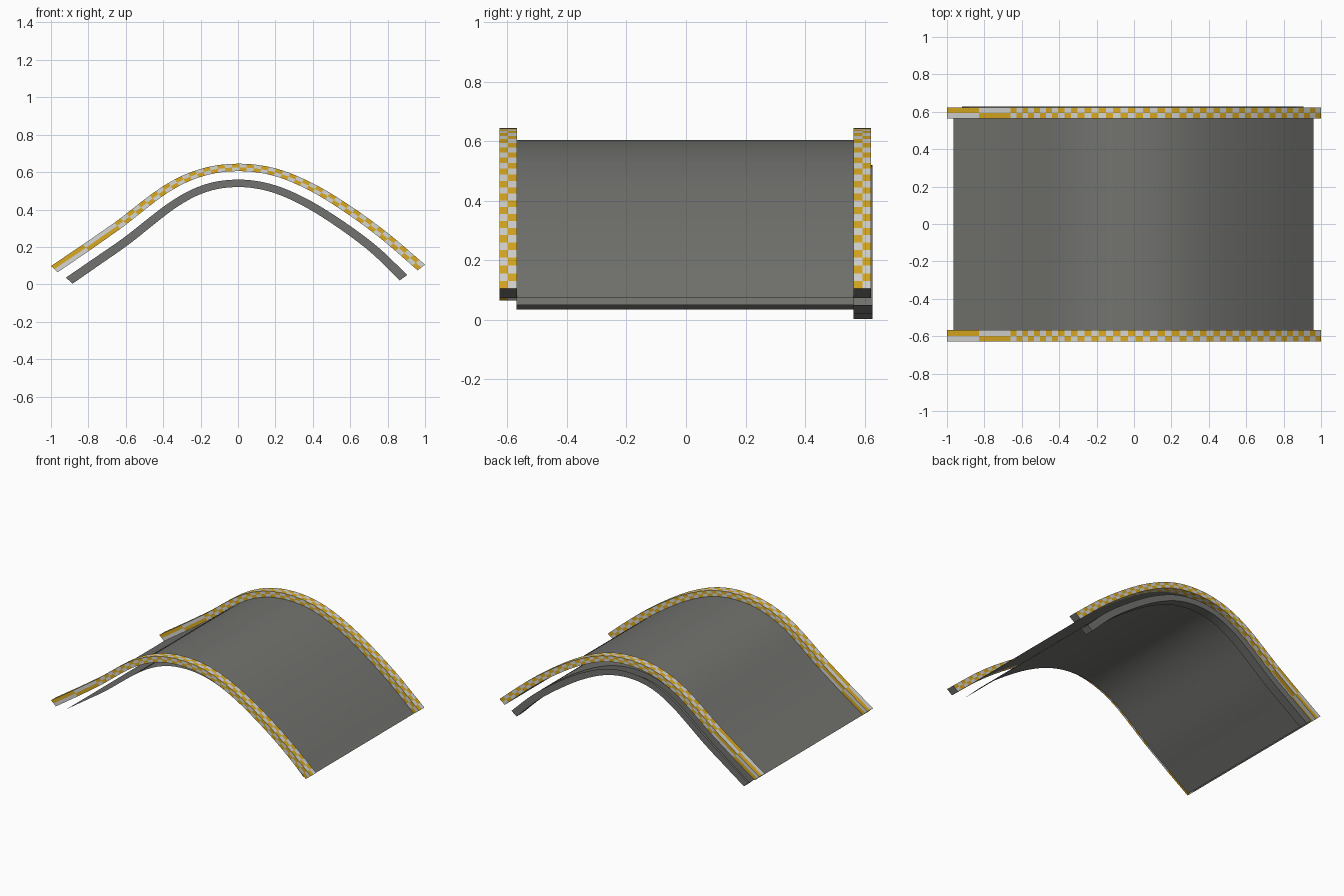
import bpy, math
from mathutils import Vector

if "Cube" in bpy.data.objects:
    bpy.data.objects.remove(bpy.data.objects["Cube"])


def mat(name, col):
    m = bpy.data.materials.new(name)
    m.diffuse_color = (*col, 1)
    m.use_nodes = True
    m.node_tree.nodes["Principled BSDF"].inputs["Base Color"].default_value = m.diffuse_color
    return m


YELLOW = mat("yellow", (0.70, 0.40, 0.015))
WHITE = mat("off_white", (0.67, 0.67, 0.65))
GRAY = mat("asphalt_gray", (0.17, 0.17, 0.16))

# Control points (x, z) of the hump: kerb top line and side rail top line
KERB = [(-1, .098), (-.83, .212), (-.66, .33), (-.40, .525), (-.2, .617), (0, .645),
        (.2, .62), (.4, .54), (.6, .42), (.8, .275), (1, .105)]
RAIL = [(-.92, .036), (-.77, .139), (-.61, .25), (-.36, .442), (-.18, .533), (0, .56),
        (.18, .535), (.362, .46), (.55, .346), (.74, .206), (.905, .05)]


def spline(pts, n=24):
    """Dense Catmull-Rom curve through the points."""
    p = [Vector(q) for q in pts]
    p = [2 * p[0] - p[1]] + p + [2 * p[-1] - p[-2]]
    out = []
    for i in range(1, len(p) - 2):
        a, b, c, d = p[i - 1:i + 3]
        for k in range(n):
            t = k / n
            out.append(0.5 * (2 * b + (c - a) * t + (2 * a - 5 * b + 4 * c - d) * t * t
                              + (3 * b - a - 3 * c + d) * t ** 3))
    return out + [p[-2]]


def even(path, n):
    """Resample a path into n pieces of equal length."""
    acc = [0]
    for a, b in zip(path, path[1:]):
        acc.append(acc[-1] + (b - a).length)
    out, j = [], 0
    for k in range(n + 1):
        s = acc[-1] * k / n
        while j < len(path) - 2 and acc[j + 1] < s:
            j += 1
        out.append(path[j].lerp(path[j + 1], (s - acc[j]) / (acc[j + 1] - acc[j])))
    return out


def offset(path, d):
    """Shift a path downward along its normals, drawing the ends in a little."""
    out = []
    for i, p in enumerate(path):
        t = (path[min(i + 1, len(path) - 1)] - path[max(i - 1, 0)]).normalized()
        q = p + Vector((t.y, -t.x)) * d
        out.append(Vector((q.x * (1 - 0.35 * d), q.y)))
    return out


def make(name, verts, faces, mats, idx=None):
    me = bpy.data.meshes.new(name)
    me.from_pydata(verts, [], faces)
    for m in mats:
        me.materials.append(m)
    if idx:
        me.polygons.foreach_set("material_index", idx)
    me.update()
    ob = bpy.data.objects.new(name, me)
    bpy.context.collection.objects.link(ob)
    bpy.ops.object.select_all(action='DESELECT')
    ob.select_set(True)
    bpy.context.view_layer.objects.active = ob
    bpy.ops.object.shade_smooth_by_angle(angle=math.radians(30))
    return ob


def beam(name, path, y0, y1, thick, mats, checker=False, top=True):
    """Sweep a box with two faces per side along the path, optionally checkered."""
    low = offset(path, thick)
    ym = (y0 + y1) / 2
    verts, faces, idx = [], [], []
    for a, b in zip(path, low):
        m = (a + b) / 2
        ring = [(y0, a), (ym, a), (y1, a), (y1, m), (y1, b), (ym, b), (y0, b), (y0, m)]
        verts += [(p.x, y, p.y) for y, p in ring]
    for i in range(len(path) - 1):
        for j in range(0 if top else 2, 8):
            k = (j + 1) % 8
            faces.append((8 * i + j, 8 * i + 8 + j, 8 * i + 8 + k, 8 * i + k))
            idx.append((i + j) % 2 if checker else 0)
    last = 8 * (len(path) - 1)
    faces += [tuple(range(8)), tuple(last + j for j in reversed(range(8)))]
    idx += [len(mats) - 1] * 2
    return make(name, verts, faces, mats, idx)


def sheet(name, path, y0, y1):
    """Thin surface spanning the width along the path."""
    verts = [(p.x, y, p.y) for p in path for y in (y0, y1)]
    faces = [(2 * i, 2 * i + 2, 2 * i + 3, 2 * i + 1) for i in range(len(path) - 1)]
    return make(name, verts, faces, [GRAY])


# Checkered kerbs: two long checks on the left, then small even ones
dense = spline(KERB)
kerb_path = [dense[0], dense[24]] + even(dense[48:], 48)
for name, y0, y1 in (("front_kerb", -.627, -.568), ("back_kerb", .563, .622)):
    beam(name, kerb_path, y0, y1, .04, [WHITE, YELLOW, GRAY], checker=True)

# Road surface under the kerbs and a second sheet level with the rail
rail_path = even(spline(RAIL), 60)
sheet("road_surface", offset(even(dense, 60), .04), -.57, .565)
sheet("road_underside", rail_path, -.57, .565)

# Plain open-topped rail below the back kerb
beam("back_rail", rail_path, .563, .627, .04, [GRAY], top=False)
